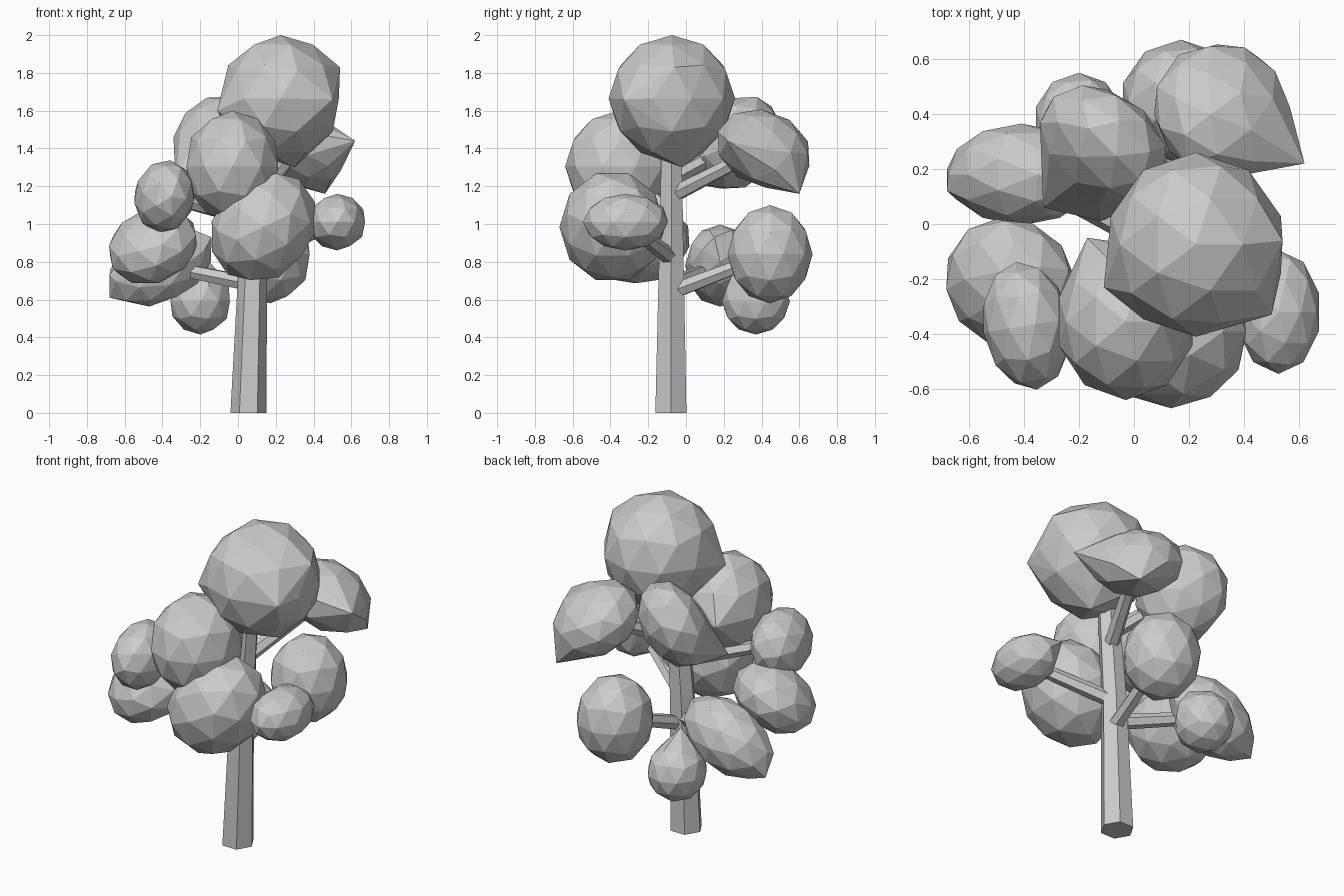
import bpy, bmesh
from math import cos, sin, pi
from mathutils import Vector, Matrix

if "Cube" in bpy.data.objects:
    bpy.data.objects.remove(bpy.data.objects["Cube"])


def finish(name, bm):
    bmesh.ops.recalc_face_normals(bm, faces=bm.faces[:])
    me = bpy.data.meshes.new(name)
    bm.to_mesh(me)
    bm.free()
    ob = bpy.data.objects.new(name, me)
    bpy.context.collection.objects.link(ob)


def leaf_clump(name, center, radii, tips=(), axis=None):
    """Faceted ellipsoid (local z along axis) hulled together with tip points."""
    src = bmesh.new()
    bmesh.ops.create_icosphere(src, subdivisions=2, radius=1)
    up = Vector((0, 0, 1))
    rot = up.rotation_difference(Vector(axis) if axis else up).to_matrix()
    m = rot @ Matrix.Diagonal(radii)
    pts = [m @ v.co + Vector(center) for v in src.verts] + [Vector(t) for t in tips]
    src.free()
    bm = bmesh.new()
    for p in pts:
        bm.verts.new(p)
    bmesh.ops.convex_hull(bm, input=bm.verts[:])
    bmesh.ops.delete(bm, geom=[v for v in bm.verts if not v.link_faces], context='VERTS')
    finish("leaves_" + name, bm)


def limb(name, path, sides=6, flat=False):
    """Tapered tube through (point, radius) pairs."""
    bm = bmesh.new()
    d = Vector(path[-1][0]) - Vector(path[0][0])
    q = d.to_track_quat('Z', 'Y')
    rings = []
    for p, r in path:
        ring = []
        for i in range(sides):
            a = 2 * pi * i / sides
            o = Vector((r * cos(a), r * sin(a), 0))
            ring.append(bm.verts.new(Vector(p) + (o if flat else q @ o)))
        rings.append(ring)
    for a, b in zip(rings, rings[1:]):
        for i in range(sides):
            j = (i + 1) % sides
            bm.faces.new((a[i], a[j], b[j], b[i]))
    bm.faces.new(rings[0])
    bm.faces.new(rings[-1])
    finish(name, bm)


# Trunk
limb("trunk", [((.055, -.08, 0), .095), ((.08, -.078, .82), .075),
               ((.13, -.076, 1.5), .06)], flat=True)

# Foliage: center, radii, pulled tips, tilt axis; branch start height on the trunk
clumps = {
    "crown": ((.225, -.075, 1.665), (.325, .335, .335),
              [(-.11, -.23, 1.6), (.3, -.02, 1.3), (.54, -.06, 1.83), (.5, -.33, 1.66)]),
    "front_upper": ((-.03, -.355, 1.305), (.255, .285, .295), [(-.17, -.05, 1.3)]),
    "front_lower": ((.135, -.39, .985), (.265, .28, .315), [], (.6, 0, .8)),
    "left_small": ((-.39, -.37, 1.145), (.16, .195, .235), [], (.16, -1, 0)),
    "left_middle": ((-.45, -.215, .885), (.25, .25, .185), [], (-.38, -.42, .83)),
    "left_back": ((-.41, .18, .78), (.195, .185, .29),
                  [(-.68, .12, .73), (-.68, .2, .61), (-.14, .15, .93)], (.88, 0, .45)),
    "back_middle": ((.17, .445, .84), (.22, .225, .26)),
    "back_low": ((-.2, .37, .59), (.165, .18, .175), [(-.16, .28, .81), (-.05, .33, .68)]),
    "back_right": ((.32, .41, 1.4), (.26, .26, .19),
                   [(.62, .22, 1.44), (.46, .6, 1.16), (.52, .52, 1.33)], (.35, .35, .87)),
    "back_upper": ((-.11, .28, 1.43), (.26, .27, .18),
                   [(-.33, .06, 1.22), (-.12, .01, 1.22)], (-.55, -.7, .4)),
    "right_small": ((.525, -.32, 1.01), (.155, .225, .15),
                    [(.42, -.12, 1.09)]),
}
for name, spec in clumps.items():
    leaf_clump(name, *spec)

# Branches: height where each leaves the trunk on its way to a clump
starts = dict(front_upper=1.05, left_small=1.02, left_back=.68, back_middle=.64,
              back_right=1.15, back_upper=1.24, right_small=.82)
for name, z in starts.items():
    limb("branch_" + name, [((.06 + z * .04, -.078, z), .045), (clumps[name][0], .035)])
